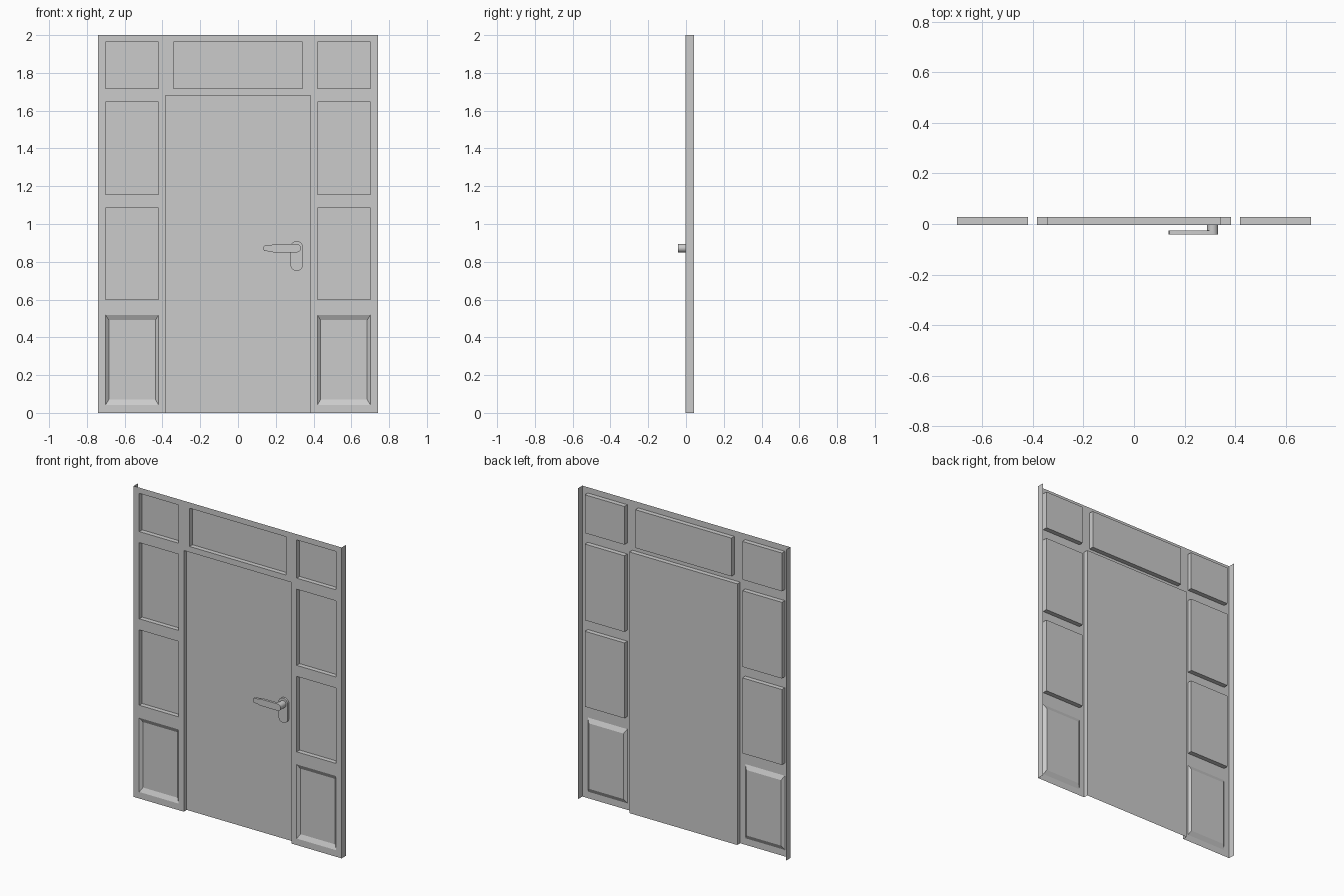
import bpy, bmesh
from math import cos, sin, pi, radians

if "Cube" in bpy.data.objects:
    bpy.data.objects.remove(bpy.data.objects["Cube"])

FRONT, BACK, RECESS = -0.003, 0.042, 0.027
TOP = 2.0


def make_object(name, bm, smooth=False):
    bmesh.ops.remove_doubles(bm, verts=bm.verts, dist=1e-5)
    bmesh.ops.recalc_face_normals(bm, faces=bm.faces)
    mesh = bpy.data.meshes.new(name)
    bm.to_mesh(mesh)
    bm.free()
    obj = bpy.data.objects.new(name, mesh)
    bpy.context.collection.objects.link(obj)
    if smooth:
        bpy.context.view_layer.objects.active = obj
        obj.select_set(True)
        bpy.ops.object.shade_smooth_by_angle(angle=radians(35))
        obj.select_set(False)
    return obj


def quad(bm, pts):
    bm.faces.new([bm.verts.new(p) for p in pts])


def recess(name, x0, x1, z0, z1, back, dx=0.0, dz=0.0, open_bottom=False):
    """Sheet pushed back from the frame front, with straight or sloped walls."""
    bm = bmesh.new()
    b0 = 0.0 if open_bottom else dz
    outer = [(x0, FRONT, z0), (x1, FRONT, z0), (x1, FRONT, z1), (x0, FRONT, z1)]
    inner = [(x0 + dx, back, z0 + b0), (x1 - dx, back, z0 + b0),
             (x1 - dx, back, z1 - dz), (x0 + dx, back, z1 - dz)]
    quad(bm, inner)
    for i in range(1 if open_bottom else 0, 4):
        j = (i + 1) % 4
        quad(bm, [outer[i], outer[j], inner[j], inner[i]])
    return make_object(name, bm)


def extrude_outline(name, outline, y0, y1):
    """Closed (x, z) outline made into a solid between y0 and y1."""
    bm = bmesh.new()
    face = bm.faces.new([bm.verts.new((x, y0, z)) for x, z in outline])
    out = bmesh.ops.extrude_face_region(bm, geom=[face])
    verts = [v for v in out["geom"] if isinstance(v, bmesh.types.BMVert)]
    bmesh.ops.translate(bm, verts=verts, vec=(0, y1 - y0, 0))
    return make_object(name, bm, smooth=True)


def arc(cx, cz, r, a0, a1, n=12):
    return [(cx + r * cos(radians(a0 + (a1 - a0) * i / n)),
             cz + r * sin(radians(a0 + (a1 - a0) * i / n))) for i in range(n + 1)]


# Openings in the frame: x0, x1, z0, z1
side_rows = [("upper_pane", 1.717, 1.963), ("middle_pane", 1.156, 1.646),
             ("lower_pane", 0.60, 1.085), ("kick_panel", 0.042, 0.519)]
door = (-0.384, 0.384, 0.0, 1.68)
transom = (-0.342, 0.342, 1.717, 1.963)
openings = [door, transom]

# Side panes and sloped kick panels
for side, s in (("left", -1), ("right", 1)):
    x0, x1 = sorted((s * 0.42, s * 0.701))
    for label, z0, z1 in side_rows:
        openings.append((x0, x1, z0, z1))
        if label == "kick_panel":
            recess(f"{side}_{label}", x0, x1, z0, z1, FRONT + 0.014, 0.017, 0.028)
        else:
            recess(f"{side}_{label}", x0, x1, z0, z1, RECESS)

# Transom pane and door leaf
recess("transom_pane", *transom, RECESS)
recess("door_leaf", *door, RECESS, open_bottom=True)

# Frame front sheet with openings, plus side returns
bm = bmesh.new()
xs = sorted({-0.74, 0.74} | {v for o in openings for v in o[:2]})
zs = sorted({0.0, TOP} | {v for o in openings for v in o[2:]})
for xa, xb in zip(xs, xs[1:]):
    for za, zb in zip(zs, zs[1:]):
        cx, cz = (xa + xb) / 2, (za + zb) / 2
        if not any(o[0] < cx < o[1] and o[2] < cz < o[3] for o in openings):
            quad(bm, [(xa, FRONT, za), (xb, FRONT, za), (xb, FRONT, zb), (xa, FRONT, zb)])
for x in (-0.74, 0.74):
    for za, zb in zip(zs, zs[1:]):
        quad(bm, [(x, FRONT, za), (x, BACK, za), (x, BACK, zb), (x, FRONT, zb)])
make_object("frame", bm)

# Handle backplate
plate = arc(0.311, 0.877, 0.033, 0, 180) + arc(0.311, 0.784, 0.033, 180, 360)
extrude_outline("handle_backplate", plate, RECESS, 0.014)

# Handle spindle
extrude_outline("handle_spindle", arc(0.311, 0.872, 0.022, 0, 345, 23), 0.016, -0.027)

# Lever with a slimmer grip tip
lever = [(0.185, 0.893), (0.178, 0.889), (0.14, 0.886), (0.136, 0.881),
         (0.136, 0.862), (0.14, 0.857), (0.178, 0.854), (0.185, 0.850)]
lever += arc(0.311, 0.872, 0.022, -90, 90)
extrude_outline("handle_lever", lever, -0.026, -0.042)
